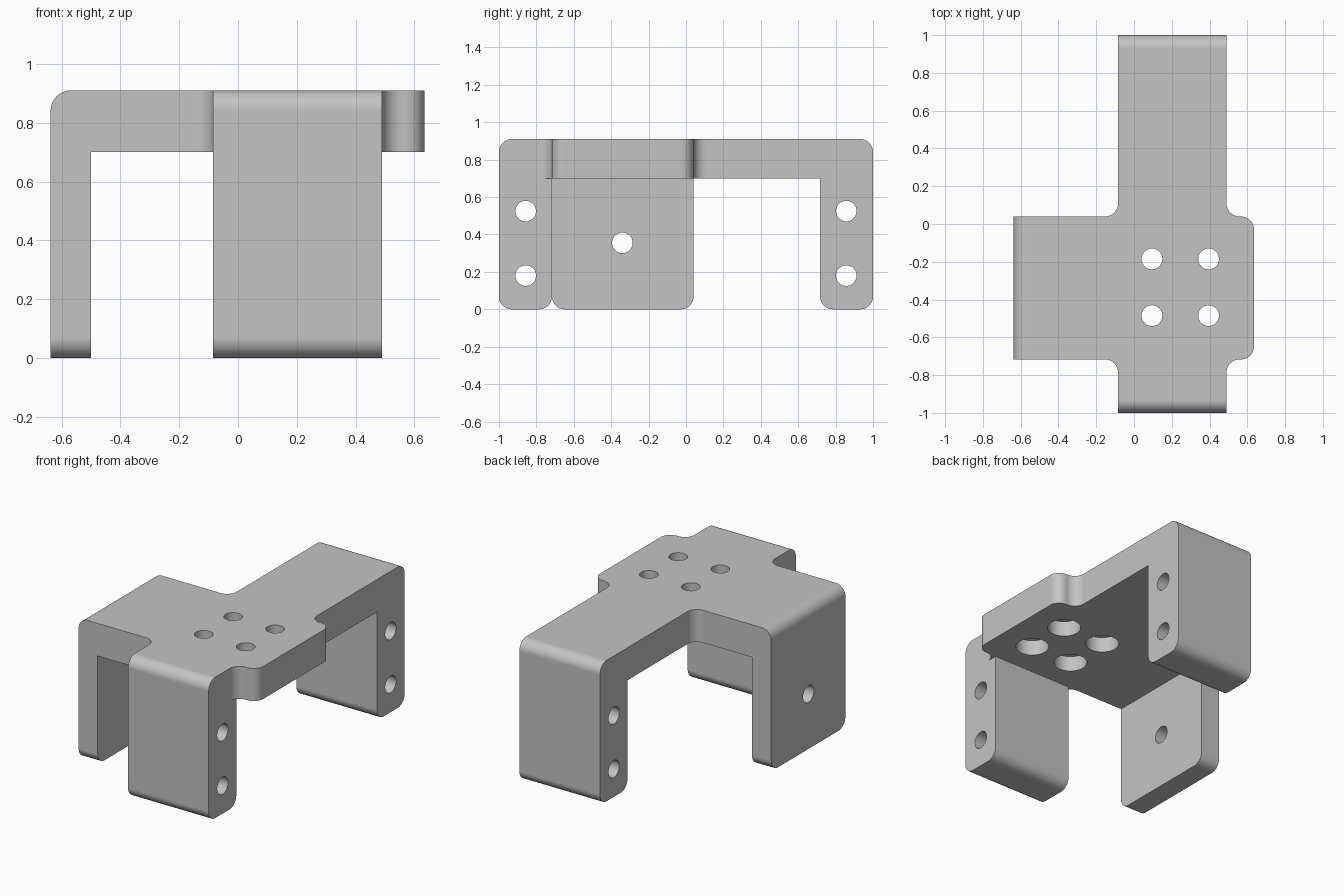
import bpy
import bmesh
import math
from mathutils import Vector, Matrix

if "Cube" in bpy.data.objects:
    bpy.data.objects.remove(bpy.data.objects["Cube"], do_unlink=True)

# Main dimensions
TOP, UNDER = 0.91, 0.70            # deck thickness
ARM_L, ARM_R = -0.085, 0.49        # long arm, x range
SIDE, TAB = -0.637, 0.635          # outer faces of side leg and tab
FRONT, BACK = -0.717, 0.04         # cross piece, y range
R = 0.068                          # corner radius
HOLE = 0.055
STEPS = 10

grey = bpy.data.materials.new("Plain grey")
grey.use_nodes = True
grey.diffuse_color = (0.55, 0.55, 0.55, 1)
grey.node_tree.nodes["Principled BSDF"].inputs["Base Color"].default_value = (0.55, 0.55, 0.55, 1)


def rounded(corners):
    """Outline with right-angled corners; a third value rounds that corner."""
    out = []
    for i, c in enumerate(corners):
        p = Vector(c[:2])
        if len(c) == 2:
            out.append(p)
            continue
        a = (Vector(corners[i - 1][:2]) - p).normalized()
        b = (Vector(corners[(i + 1) % len(corners)][:2]) - p).normalized()
        r = c[2]
        for k in range(STEPS + 1):
            t = math.pi / 2 * k / STEPS
            out.append(p + r * (a + b) - r * (b * math.cos(t) + a * math.sin(t)))
    return out


def add_mesh(name, bm):
    bmesh.ops.recalc_face_normals(bm, faces=bm.faces)
    me = bpy.data.meshes.new(name)
    bm.to_mesh(me)
    bm.free()
    me.materials.append(grey)
    ob = bpy.data.objects.new(name, me)
    bpy.context.collection.objects.link(ob)
    return ob


def prism(name, axis, corners, lo, hi):
    """Extrude an outline along x, y or z."""
    place = {"x": lambda u, v: (lo, u, v),
             "y": lambda u, v: (u, lo, v),
             "z": lambda u, v: (u, v, lo)}[axis]
    bm = bmesh.new()
    face = bm.faces.new([bm.verts.new(place(*p)) for p in rounded(corners)])
    ext = bmesh.ops.extrude_face_region(bm, geom=[face])
    move = Vector([(hi - lo) * (axis == n) for n in "xyz"])
    bmesh.ops.translate(bm, vec=move,
                        verts=[g for g in ext["geom"] if isinstance(g, bmesh.types.BMVert)])
    return add_mesh(name, bm)


def cylinder(centre, radius, depth, along_x=False):
    bm = bmesh.new()
    turn = Matrix.Rotation(math.pi / 2 if along_x else 0, 4, "Y")
    bmesh.ops.create_cone(bm, cap_ends=True, segments=40, radius1=radius, radius2=radius,
                          depth=depth, matrix=Matrix.Translation(centre) @ turn)
    return add_mesh("hole_cutter", bm)


def combine(target, tool, operation):
    mod = target.modifiers.new("combine", "BOOLEAN")
    mod.operation, mod.object, mod.solver = operation, tool, "EXACT"
    bpy.context.view_layer.objects.active = target
    bpy.ops.object.modifier_apply(modifier=mod.name)
    bpy.data.objects.remove(tool, do_unlink=True)


# Long arm with front and back legs
bracket = prism("bracket", "x", [
    (-1, 0, R), (FRONT, 0, R), (FRONT, UNDER), (-FRONT, UNDER), (-FRONT, 0, R),
    (1, 0, R), (1, TOP, R), (-1, TOP, R)], ARM_L, ARM_R)

# Side arm and its leg, with the lower leg corners rounded
side_arm = prism("side_arm", "y", [
    (SIDE, 0), (-0.5, 0), (-0.5, UNDER), (0.2, UNDER), (0.2, TOP), (SIDE, TOP, R)],
    FRONT, BACK)
limit = prism("side_limit", "x", [
    (FRONT, 0, R), (BACK, 0, R), (BACK, 1.2), (FRONT, 1.2)], -1, 1)
combine(side_arm, limit, "INTERSECT")

# Deck with filleted inner corners and the short rounded tab
deck = prism("deck", "z", [
    (-0.3, FRONT), (ARM_L, FRONT, R), (ARM_L, -0.85), (ARM_R, -0.85),
    (ARM_R, FRONT, R), (TAB, FRONT, R), (TAB, BACK, R), (ARM_R, BACK, R),
    (ARM_R, 0.2), (ARM_L, 0.2), (ARM_L, BACK, R), (-0.3, BACK)], UNDER, TOP)

combine(bracket, deck, "UNION")
combine(bracket, side_arm, "UNION")

# Deck holes, widened from below
for x in (0.095, 0.395):
    for y in (-0.485, -0.185):
        combine(bracket, cylinder((x, y, 0.8), HOLE, 0.6), "DIFFERENCE")
        combine(bracket, cylinder((x, y, UNDER), 0.1, 0.2), "DIFFERENCE")

# Cross holes through the front and back legs
for y in (-0.857, 0.857):
    for z in (0.18, 0.525):
        combine(bracket, cylinder((0.2, y, z), HOLE, 1, True), "DIFFERENCE")

# Single hole in the side leg
combine(bracket, cylinder((-0.57, -0.34, 0.355), HOLE, 0.4, True), "DIFFERENCE")

# Crisp flats with smooth rounded corners
bpy.ops.object.select_all(action="DESELECT")
bracket.select_set(True)
bpy.context.view_layer.objects.active = bracket
bpy.ops.object.shade_smooth_by_angle(angle=math.radians(30))
weighted = bracket.modifiers.new("flat_faces", "WEIGHTED_NORMAL")
weighted.keep_sharp = True
